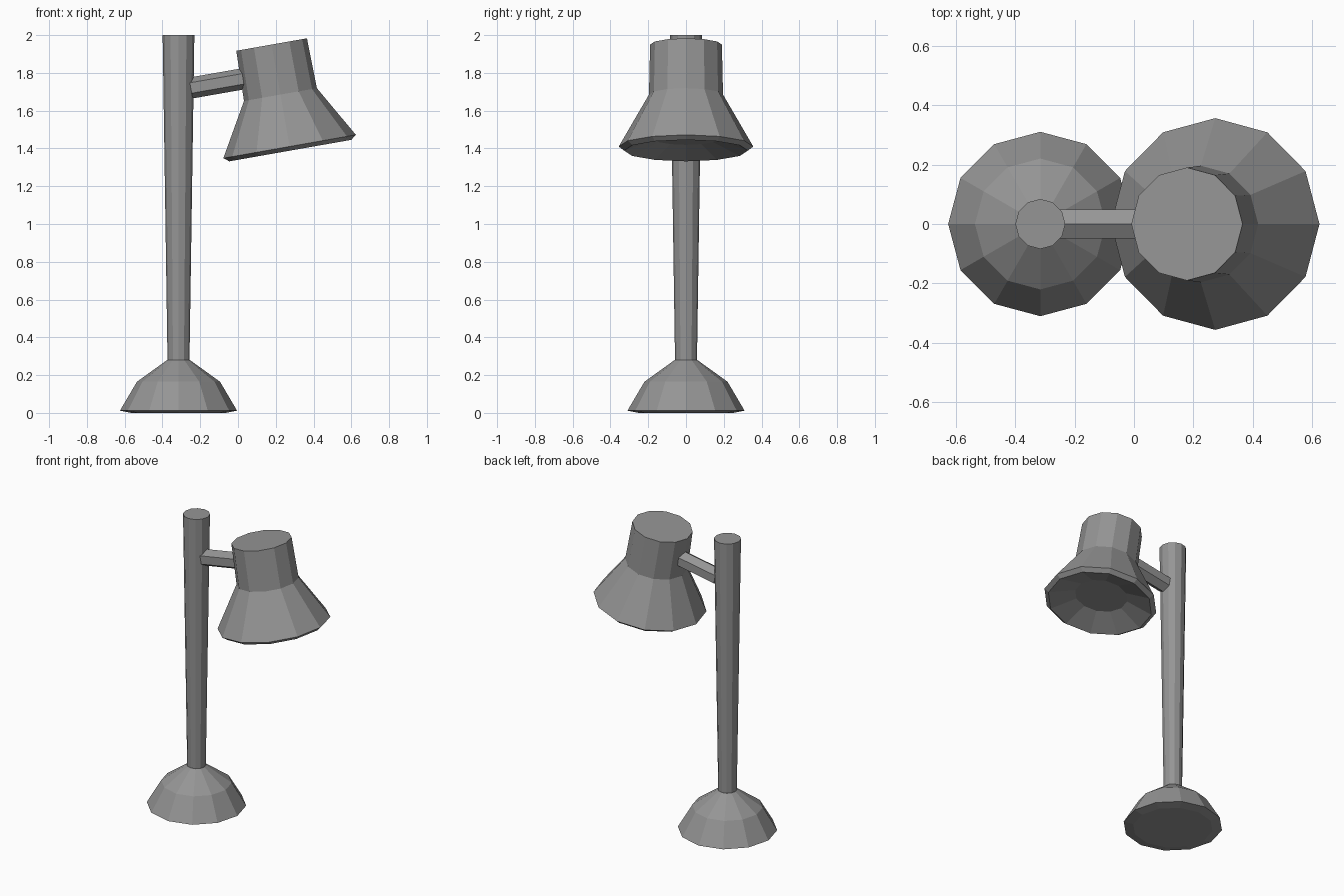
import bpy, bmesh, math
from mathutils import Matrix, Vector

cube = bpy.data.objects.get("Cube")
if cube:
    bpy.data.objects.remove(cube, do_unlink=True)

# Single painted metal finish
metal = bpy.data.materials.new("grey_metal")
metal.use_nodes = True
GREY = (0.3, 0.3, 0.3, 1)
metal.diffuse_color = GREY
metal.node_tree.nodes["Principled BSDF"].inputs["Base Color"].default_value = GREY


def lathe(name, profile, sides, matrix):
    """Spin (radius, height) pairs about local z, cap both ends, keep facets flat."""
    bm = bmesh.new()
    rings = []
    for r, z in profile:
        angles = [2 * math.pi * i / sides for i in range(sides)]
        rings.append([bm.verts.new((r * math.cos(a), r * math.sin(a), z)) for a in angles])
    for low, high in zip(rings, rings[1:]):
        for i in range(sides):
            j = (i + 1) % sides
            bm.faces.new((low[i], low[j], high[j], high[i]))
    bm.faces.new(rings[0][::-1])
    bm.faces.new(rings[-1])
    bmesh.ops.recalc_face_normals(bm, faces=bm.faces)
    mesh = bpy.data.meshes.new(name)
    bm.to_mesh(mesh)
    bm.free()
    mesh.materials.append(metal)
    obj = bpy.data.objects.new(name, mesh)
    obj.matrix_world = matrix
    bpy.context.collection.objects.link(obj)
    return obj


STAND = Matrix.Translation((-0.315, 0, 0))
TILT = math.radians(10)

# Domed foot with a slightly chamfered underside
lathe("base", [(0.25, 0), (0.31, 0.012), (0.22, 0.165), (0.06, 0.28)], 12, STAND)

# Pole widening towards the top
lathe("pole", [(0.058, 0.27), (0.084, 2.0)], 12, STAND)

# Hexagonal arm, rising towards the shade with an edge on top
start, end = Vector((-0.25, 0, 1.72)), Vector((0.03, 0, 1.769))
along = (end - start).to_track_quat('Z', 'Y').to_matrix().to_4x4()
side = Vector((0, 1, 0))
z_axis = (end - start).normalized()
up = z_axis.cross(side)
frame = Matrix((up, side, z_axis)).transposed().to_4x4()
frame.translation = start
lathe("arm", [(0.056, 0), (0.056, (end - start).length)], 6, frame)

# Flared shade: shallow recess, bevelled lip, flare, neck and closed top
shade_frame = Matrix.Translation((0.178, 0, 1.95)) @ Matrix.Rotation(-TILT, 4, 'Y')
shade_profile = [(0.165, -0.51), (0.328, -0.57), (0.356, -0.548), (0.196, -0.269), (0.19, 0)]
lathe("shade", shade_profile, 12, shade_frame)
